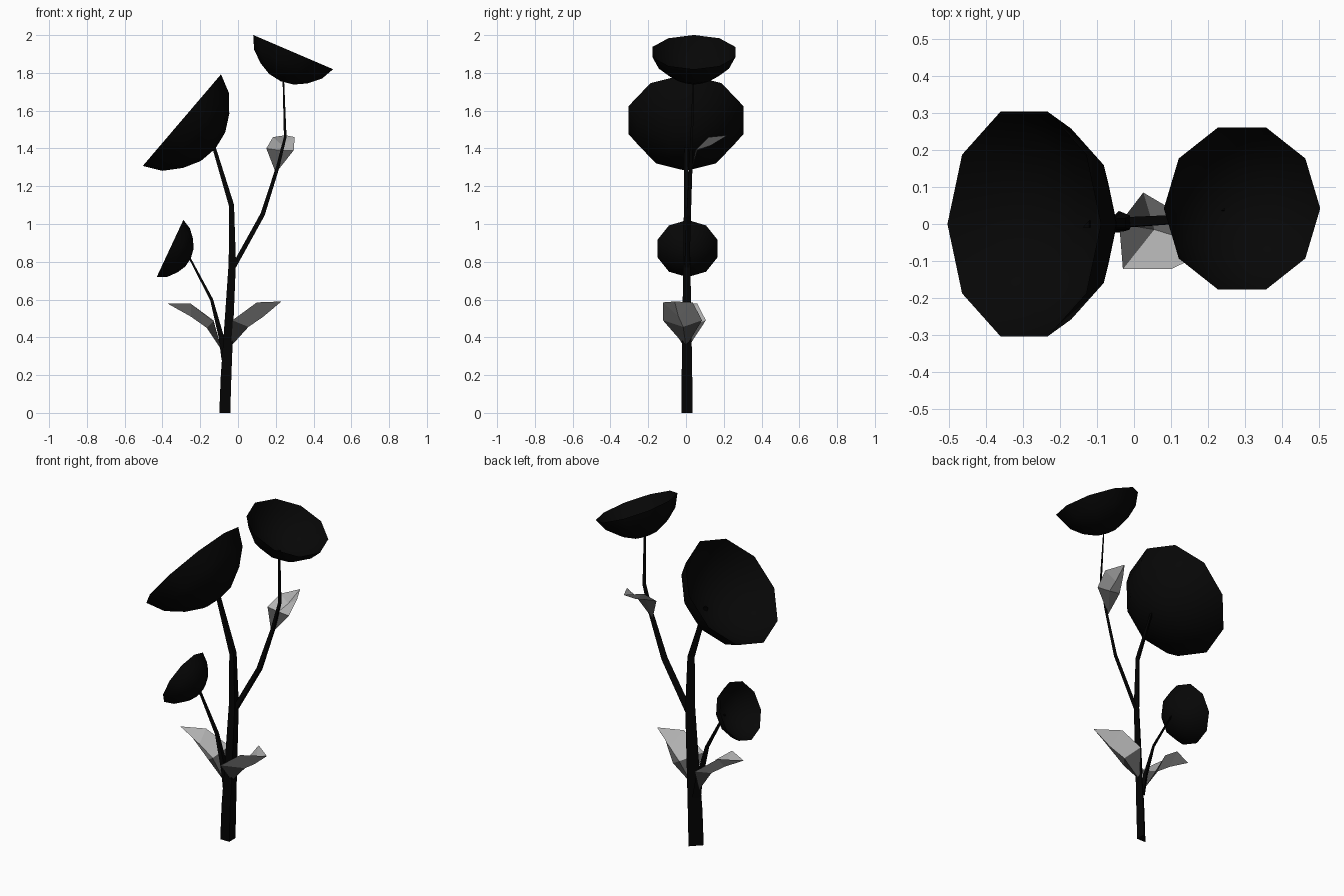
import bpy, bmesh, math
from mathutils import Vector

cube = bpy.data.objects.get("Cube")
if cube:
    bpy.data.objects.remove(cube, do_unlink=True)


def material(name, value):
    mat = bpy.data.materials.new(name)
    mat.use_nodes = True
    color = (value, value, value, 1)
    mat.diffuse_color = color
    bsdf = mat.node_tree.nodes["Principled BSDF"]
    bsdf.inputs["Base Color"].default_value = color
    bsdf.inputs["Roughness"].default_value = 0.9
    return mat


black = material("flower black", 0.002)
stem_black = material("stem black", 0.001)
light_grey = material("leaf light grey", 0.45)
dark_grey = material("leaf dark grey", 0.08)


def finish(name, bm, *mats, smooth=False):
    mesh = bpy.data.meshes.new(name)
    bm.to_mesh(mesh)
    bm.free()
    for mat in mats:
        mesh.materials.append(mat)
    if smooth:
        mesh.shade_smooth()
    bpy.context.collection.objects.link(bpy.data.objects.new(name, mesh))


def bridge(bm, lower, upper):
    count = len(lower)
    for i in range(count):
        j = (i + 1) % count
        bm.faces.new((lower[i], lower[j], upper[j], upper[i]))


def flower(name, center, radius, tilt):
    """Ten-sided open bowl, leaning about the y axis."""
    bm = bmesh.new()
    across = Vector((math.cos(tilt), 0, -math.sin(tilt)))
    up = Vector((math.sin(tilt), 0, math.cos(tilt)))
    side = Vector((0, 1, 0))
    center = Vector(center)
    rings = []
    for r, depth in ((1, 0), (0.85, 0.3), (0.59, 0.53), (0.31, 0.68)):
        ring = []
        for i in range(10):
            a = math.tau * i / 10
            offset = (across * math.cos(a) + side * math.sin(a)) * r - up * depth
            ring.append(bm.verts.new(center + offset * radius))
        rings.append(ring)
    for upper, lower in zip(rings, rings[1:]):
        bridge(bm, lower, upper)
    pole = bm.verts.new(center - up * radius * 0.73)
    for i in range(10):
        bm.faces.new((rings[-1][(i + 1) % 10], rings[-1][i], pole))
    finish(name, bm, black, smooth=True)


def stem(name, path):
    """Tapering three-sided bar through points given as x, y, z, half width."""
    bm = bmesh.new()
    points = [Vector(p[:3]) for p in path]
    rings = []
    for k, p in enumerate(points):
        along = points[min(k + 1, len(points) - 1)] - points[max(k - 1, 0)]
        if k == 0:
            along = Vector((0, 0, 1))
        u = Vector((0, 1, 0)).cross(along).normalized()
        v = along.cross(u).normalized()
        corners = ((1, 1), (-1, -1), (1, -1))
        rings.append([bm.verts.new(p + (u * a + v * b) * path[k][3]) for a, b in corners])
    for lower, upper in zip(rings, rings[1:]):
        bridge(bm, lower, upper)
    bm.faces.new(rings[0])
    bm.faces.new(rings[-1])
    bmesh.ops.recalc_face_normals(bm, faces=bm.faces)
    finish(name, bm, stem_black)


def leaf(name, base, rib, edge_a, edge_b, tip):
    """Folded sheet with a low middle rib, dark next to the stem."""
    bm = bmesh.new()
    start, end = bm.verts.new(base), bm.verts.new(tip)
    mid = [bm.verts.new(p) for p in rib]
    for edge, flip in ((edge_a, False), (edge_b, True)):
        rim = [bm.verts.new(p) for p in edge]
        faces = [(start, rim[0], mid[0]),
                 (mid[0], rim[0], rim[1], mid[1]),
                 (mid[1], rim[1], end)]
        for row, f in enumerate(faces):
            face = bm.faces.new(f[::-1] if flip else f)
            face.material_index = 1 if row == 0 else 0
    finish(name, bm, light_grey, dark_grey)


# Stems
stem("main_stem", [(-0.07, 0.006, 0, 0.029), (-0.063, 0.005, 0.2, 0.028),
                   (-0.053, 0.005, 0.38, 0.025), (-0.03, 0.004, 0.8, 0.019),
                   (-0.035, 0.003, 1.1, 0.014), (-0.13, 0, 1.415, 0.009)])
stem("right_branch", [(-0.025, 0.005, 0.77, 0.014), (0.13, 0.014, 1.05, 0.012),
                      (0.21, 0.025, 1.3, 0.009), (0.25, 0.03, 1.46, 0.007),
                      (0.24, 0.04, 1.765, 0.004)])
stem("left_branch", [(-0.07, 0.003, 0.28, 0.017), (-0.088, 0.003, 0.4, 0.014),
                     (-0.14, 0.004, 0.6, 0.008), (-0.256, 0.008, 0.82, 0.005)])

# Flower heads
flower("top_flower", (0.292, 0.042, 1.91), 0.23, math.atan2(0.18, 0.42))
flower("large_flower", (-0.297, 0, 1.55), 0.319, -math.atan2(0.48, 0.41))
flower("small_flower", (-0.36, 0.008, 0.87), 0.167, -math.atan2(0.3, 0.14))

# Leaves
leaf("right_leaf", (-0.04, 0, 0.35),
     [(0.055, -0.015, 0.455), (0.135, -0.04, 0.51)],
     [(-0.03, -0.122, 0.49), (0.1, -0.122, 0.585)],
     [(0.025, 0.085, 0.49), (0.11, 0.035, 0.585)], (0.23, -0.06, 0.59))
leaf("left_leaf", (-0.085, 0, 0.33),
     [(-0.165, 0, 0.45), (-0.25, 0, 0.51)],
     [(-0.13, 0.105, 0.49), (-0.25, 0.06, 0.578)],
     [(-0.13, -0.09, 0.485), (-0.25, -0.07, 0.578)], (-0.375, 0, 0.58))
leaf("upper_leaf", (0.2, 0.025, 1.27),
     [(0.22, 0.06, 1.39), (0.235, 0.13, 1.415)],
     [(0.15, 0.06, 1.4), (0.185, 0.13, 1.46)],
     [(0.295, 0.05, 1.39), (0.3, 0.12, 1.46)], (0.25, 0.22, 1.47))
